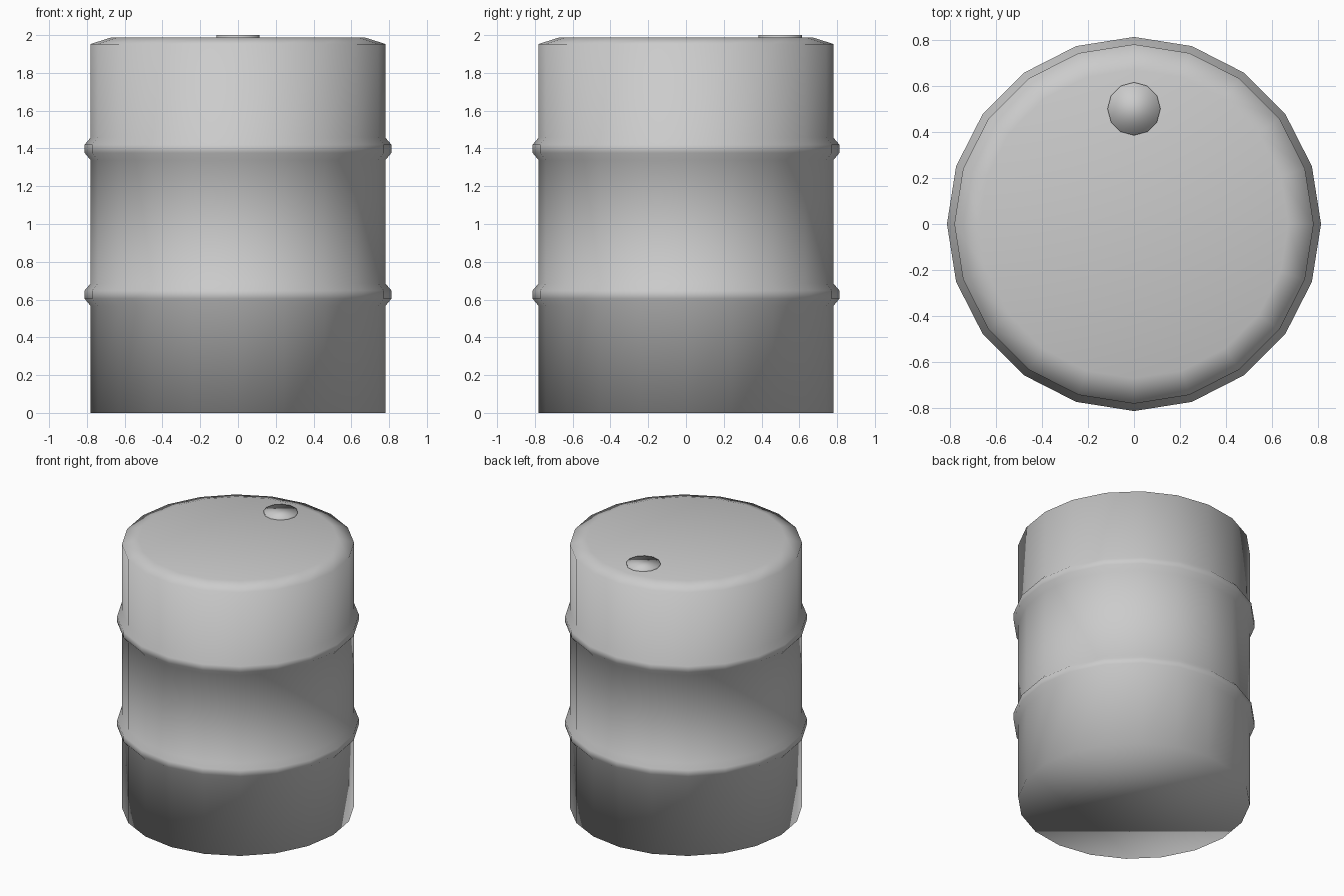
import bpy
import bmesh
import math

cube = bpy.data.objects.get("Cube")
if cube:
    bpy.data.objects.remove(cube, do_unlink=True)

steel = bpy.data.materials.new("grey steel")
steel.use_nodes = True
grey = (0.6, 0.6, 0.6, 1)
steel.diffuse_color = grey
steel.node_tree.nodes["Principled BSDF"].inputs["Base Color"].default_value = grey


def lathe(name, profile, sides, location=(0, 0, 0)):
    """Closed solid turned about z from (radius, height) points, bottom to top."""
    bm = bmesh.new()
    rings = []
    for radius, z in profile:
        angles = [math.tau * i / sides for i in range(sides)]
        rings.append([bm.verts.new((radius * math.cos(a), radius * math.sin(a), z))
                      for a in angles])
    for low, high in zip(rings, rings[1:]):
        for i in range(sides):
            j = (i + 1) % sides
            bm.faces.new((low[i], low[j], high[j], high[i]))
    bm.faces.new(rings[0][::-1])
    bm.faces.new(rings[-1])
    for face in bm.faces:
        face.smooth = True
    mesh = bpy.data.meshes.new(name)
    bm.to_mesh(mesh)
    bm.free()
    mesh.materials.append(steel)
    obj = bpy.data.objects.new(name, mesh)
    obj.location = location
    bpy.context.collection.objects.link(obj)
    return obj


# Drum body with two rolling hoops and a chamfered top rim
body_radius, hoop_radius = 0.78, 0.812
profile = [(body_radius, 0)]
for hoop_z in (0.626, 1.398):
    profile += [(body_radius, hoop_z - 0.06), (hoop_radius, hoop_z - 0.022),
                (hoop_radius, hoop_z + 0.022), (body_radius, hoop_z + 0.06)]
profile += [(body_radius, 1.953), (0.67, 1.988)]
lathe("drum_body", profile, 20)

# Filler cap near the back of the lid
lathe("filler_cap", [(0.115, 1.97), (0.115, 2.0)], 12, (0, 0.5, 0))
